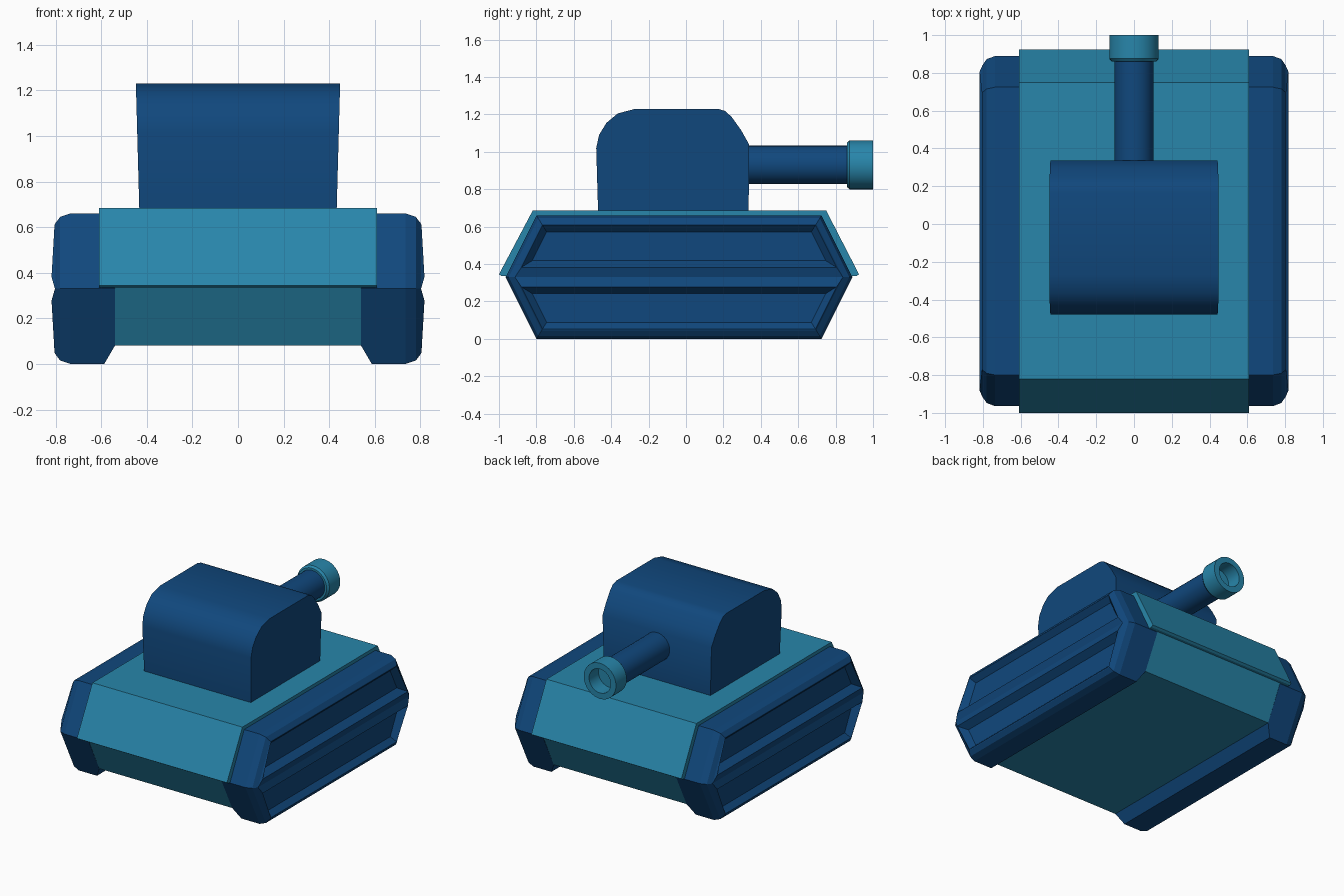
import bpy, bmesh, math

if "Cube" in bpy.data.objects:
    bpy.data.objects.remove(bpy.data.objects["Cube"])


def material(name, rgb):
    m = bpy.data.materials.new(name)
    m.diffuse_color = (*rgb, 1)
    m.use_nodes = True
    m.node_tree.nodes["Principled BSDF"].inputs["Base Color"].default_value = m.diffuse_color
    return m


NAVY = material("navy blue", (0.0052, 0.064, 0.205))
TEAL = material("teal blue", (0.021, 0.238, 0.405))


def loft(name, rings, mat, caps=(True, True), extra=None, smooth=False):
    """Bridge equal-length rings of points, optionally capping the ends."""
    bm = bmesh.new()
    loops = [[bm.verts.new(p) for p in r] for r in rings]
    n = len(loops[0])
    for a, b in zip(loops, loops[1:]):
        for i in range(n):
            j = (i + 1) % n
            bm.faces.new((a[i], a[j], b[j], b[i]))
    if caps[0]:
        bm.faces.new(loops[0])
    if caps[1]:
        bm.faces.new(loops[-1])
    if extra:
        extra(bm, loops[-1])
    bmesh.ops.recalc_face_normals(bm, faces=bm.faces)
    me = bpy.data.meshes.new(name)
    bm.to_mesh(me)
    bm.free()
    me.materials.append(mat)
    ob = bpy.data.objects.new(name, me)
    bpy.context.collection.objects.link(ob)
    if smooth:
        bpy.ops.object.select_all(action='DESELECT')
        ob.select_set(True)
        bpy.context.view_layer.objects.active = ob
        bpy.ops.object.shade_smooth_by_angle(angle=math.radians(30))
    return ob


# Tracks: six-sided side profile, bevelled outside, two sunken panels
CY, CZ, HALF, H = -0.0375, 0.33, 0.927, 0.33


def length(dz, d):
    return HALF - 1.118 * d - 0.5 * abs(dz)


def hexagon(x, d, bottom=None):
    lo = -(H - d) if bottom is None else bottom - CZ
    hi = H - d
    pts = [(-1, lo), (1, lo), (1, 0), (1, hi), (-1, hi), (-1, 0)]
    return [(x, CY + k * length(z, d), CZ + z) for k, z in pts]


for side, label in ((1, "right"), (-1, "left")):
    def panels(bm, last):
        for s, idx in ((-1, (5, 2, 1, 0)), (1, (5, 2, 3, 4))):
            prev = [last[i] for i in idx]
            for d, m, xm, xo in ((0.052, 0.052, 0.818, 0.805),
                                 (0.088, 0.088, 0.768, 0.768)):
                cur = []
                for k, z, x in ((-1, m, xm), (1, m, xm), (1, H - d, xo), (-1, H - d, xo)):
                    cur.append(bm.verts.new((side * x, CY + k * length(z, d), CZ + s * z)))
                for i in range(4):
                    j = (i + 1) % 4
                    bm.faces.new((prev[i], prev[j], cur[j], cur[i]))
                prev = cur
            bm.faces.new(prev)

    loft(label + "_track",
         [hexagon(side * 0.54, 0, 0.08), hexagon(side * 0.587, 0),
          hexagon(side * 0.735, 0), hexagon(side * 0.78, 0.015),
          hexagon(side * 0.803, 0.045)],
         NAVY, caps=(True, False), extra=panels)


def extrude_x(name, profile, half_width, mat, smooth=False):
    return loft(name, [[(s * half_width(z), y, z) for y, z in profile] for s in (-1, 1)],
                mat, smooth=smooth)


# Hull: wide sloped upper deck over a narrower lower body
extrude_x("upper_hull", [(-1, 0.345), (-0.82, 0.685), (0.75, 0.685), (0.925, 0.345),
                         (0.91, 0.335), (-0.985, 0.335)], lambda z: 0.61, TEAL)
low = length(0.25, 0)
extrude_x("lower_hull", [(CY - low, 0.08), (CY - HALF, 0.335),
                         (CY + HALF, 0.335), (CY + low, 0.08)], lambda z: 0.545, TEAL)

# Turret: rounded profile, slightly wider at the top
extrude_x("turret", [(-0.47, 0.68), (-0.48, 1.02), (-0.465, 1.09), (-0.425, 1.155),
                     (-0.365, 1.205), (-0.27, 1.23), (0.17, 1.23), (0.21, 1.218),
                     (0.245, 1.185), (0.295, 1.115), (0.337, 1.04), (0.335, 0.68)],
          lambda z: 0.433 + 0.015 * (z - 0.68) / 0.55, NAVY, smooth=True)


# Gun: round barrel with a hollow muzzle collar
def circle(y, r, n=32):
    return [(r * math.cos(2 * math.pi * i / n), y, 0.93 + r * math.sin(2 * math.pi * i / n))
            for i in range(n)]


loft("barrel", [circle(0.3, 0.103), circle(0.88, 0.103)], NAVY, smooth=True)
loft("muzzle", [circle(y, r) for y, r in
                ((0.86, 0.118), (0.875, 0.131), (1.0, 0.131), (1.0, 0.088), (0.89, 0.088))],
     TEAL, smooth=True)
